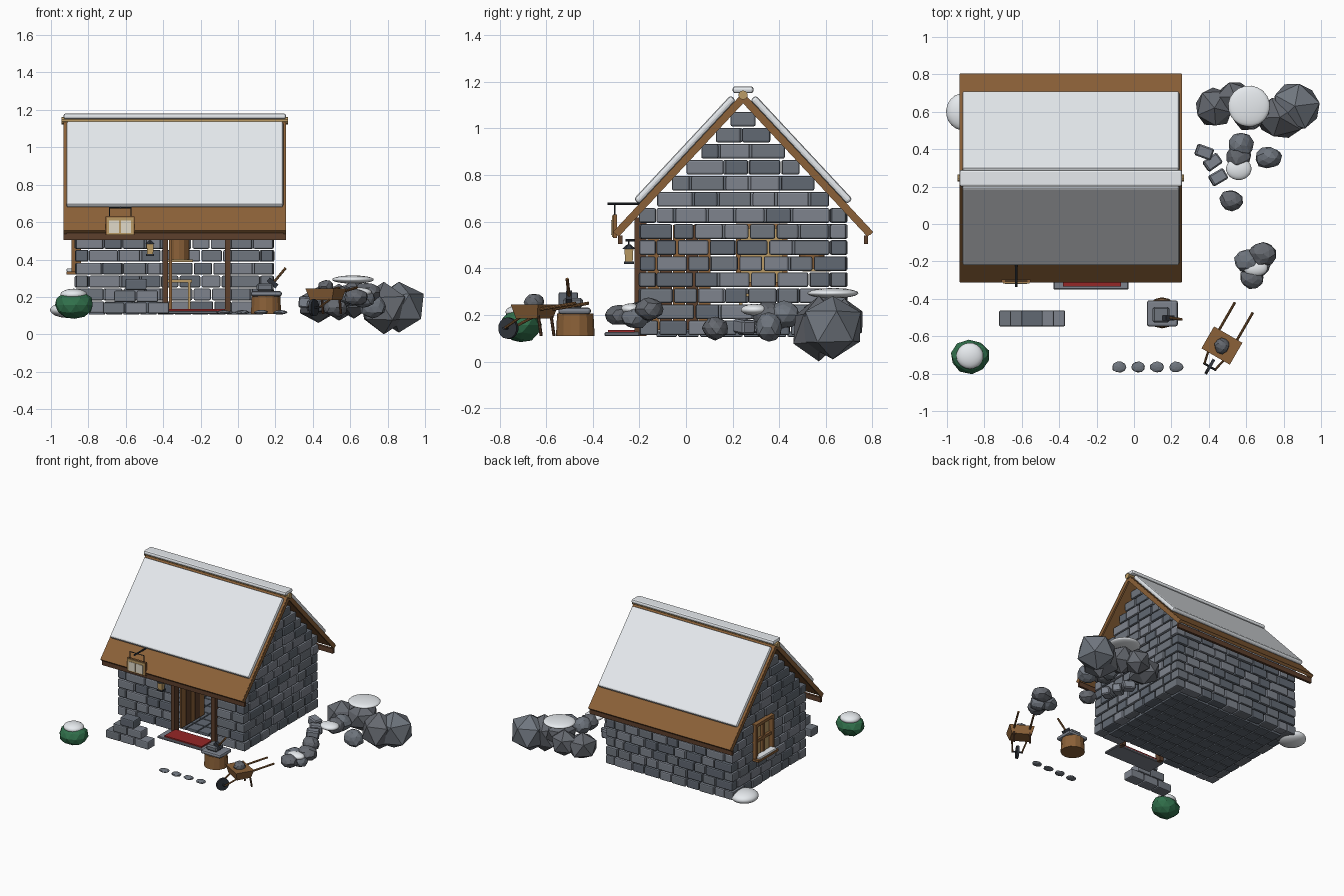
import bpy, bmesh, random
from math import radians, cos, sin
from mathutils import Vector, Matrix, Euler

if "Cube" in bpy.data.objects:
    bpy.data.objects.remove(bpy.data.objects["Cube"])
random.seed(4)

def mat(name, *c):
    m = bpy.data.materials.new(name)
    m.diffuse_color = (*c, 1)
    m.use_nodes = True
    m.node_tree.nodes["Principled BSDF"].inputs["Base Color"].default_value = m.diffuse_color
    return m

STONES = [mat('stone_a', .16, .18, .21), mat('stone_b', .21, .23, .27), mat('stone_c', .12, .14, .17)]
ROCK, SNOW = mat('rock', .13, .14, .16), mat('snow', .8, .83, .86)
WOOD, DARK = mat('wood', .26, .12, .04), mat('dark_wood', .11, .05, .025)
TAN, IRON = mat('tan_wood', .5, .33, .13), mat('iron', .03, .035, .045)
RED, GREEN, CREAM = mat('red_cloth', .3, .02, .02), mat('leaf', .03, .16, .07), mat('cream', .75, .7, .58)

def finish(name, bm, mats, bevel=0, seg=1, smooth=False):
    me = bpy.data.meshes.new(name)
    bm.to_mesh(me)
    bm.free()
    ob = bpy.data.objects.new(name, me)
    bpy.context.collection.objects.link(ob)
    for m in mats:
        me.materials.append(m)
    if bevel:
        md = ob.modifiers.new('bevel', 'BEVEL')
        md.width, md.segments = bevel, seg
    for p in me.polygons:
        p.use_smooth = smooth
    return ob

def box(name, loc, size, m, rot=(0, 0, 0), bevel=0, seg=1, taper=1):
    bm = bmesh.new()
    bmesh.ops.create_cube(bm, size=1)
    for v in bm.verts:
        k = taper if v.co.z < 0 else 1
        v.co = Vector((v.co.x * size[0] * k, v.co.y * size[1] * k, v.co.z * size[2]))
    bm.transform(Matrix.Translation(loc) @ Euler(rot).to_matrix().to_4x4())
    return finish(name, bm, [m], bevel, seg)

def rod(name, a, b, r, m, n=8, r2=None):
    a, b = Vector(a), Vector(b)
    bm = bmesh.new()
    bmesh.ops.create_cone(bm, cap_ends=True, segments=n, radius1=r, radius2=r if r2 is None else r2, depth=(b - a).length)
    bm.transform(Matrix.Translation((a + b) / 2) @ (b - a).to_track_quat('Z', 'Y').to_matrix().to_4x4())
    return finish(name, bm, [m])

def blob(name, loc, r, m, sub=2, jit=.12, smooth=False):
    bm = bmesh.new()
    bmesh.ops.create_icosphere(bm, subdivisions=sub, radius=1)
    r = r if isinstance(r, tuple) else (r, r, r * .85)
    turn = Euler((0, 0, random.uniform(0, 6))).to_matrix()
    for v in bm.verts:
        c = turn @ v.co * (1 + random.uniform(-jit, jit))
        v.co = Vector(loc) + Vector((c.x * r[0], c.y * r[1], c.z * r[2]))
    return finish(name, bm, [m], smooth=smooth)

def blocks(name, items, bevel=.008, mats=STONES):
    bm = bmesh.new()
    for loc, size in items:
        vs = bmesh.ops.create_cube(bm, size=1, matrix=Matrix.Translation(loc) @ Matrix.Diagonal((*size, 1)))['verts']
        k = random.randrange(len(mats))
        for f in {f for v in vs for f in v.link_faces}:
            f.material_index = k
    return finish(name, bm, mats, bevel, 2)

# Stone walls: courses of separate blocks, corners alternating between walls
Z0, H, T = .11, .0689, .07
X0, X1, Y0, Y1, YC = -.87, .19, -.20, .69, .245

def wall(name, along_x, pos, opening=None, gable=False):
    items = []
    lo, hi = (X0, X1) if along_x else (Y0, Y1)
    for i in range(14 if gable else 8):
        z = Z0 + (i + .5) * H
        inset = T if (i % 2 == 0) == along_x else 0
        a, b = lo + inset, hi - inset
        if i >= 8:
            half = .372 - .063 * (i - 8)
            a, b = YC - half, YC + half
        spans = [(a, b)]
        if opening and opening[2] < z < opening[3]:
            spans = [(a, opening[0]), (opening[1], b)]
        for s, e in spans:
            n = max(1, round((e - s) / .118))
            step = (e - s) / n
            off = random.choice((-.3, .3)) * step if n > 2 else 0
            cuts = [s] + [s + k * step + off * (.6 + .4 * (k % 2)) + random.uniform(-.008, .008) for k in range(1, n)] + [e]
            for c0, c1 in zip(cuts, cuts[1:]):
                mid, w, d = (c0 + c1) / 2, c1 - c0 - .007, T + random.uniform(-.008, .008)
                items.append(((mid, pos, z), (w, d, H - .006)) if along_x else ((pos, mid, z), (d, w, H - .006)))
    blocks(name, items)

wall('front_wall', True, Y0 + T / 2, (-.41, -.04, 0, .60))
wall('back_wall', True, Y1 - T / 2)
wall('right_gable_wall', False, X1 - T / 2, gable=True)
wall('left_gable_wall', False, X0 + T / 2, (.22, .43, .32, .60), True)
blocks('floor_tiles', [((X0 + .07 + (i + .5) * .092, Y0 + .07 + (j + .5) * .0938, .117), (.086, .088, .022))
                       for i in range(10) for j in range(8)], .004, [STONES[2]])

# Roof: boards, fascia and snow on both slopes
XC, W, A = -.338, 1.185, radians(47)
for s, side in ((-1, 'front'), (1, 'back')):
    box(side + '_roof', (XC, YC + s * .275, .845), (W, .81, .02), WOOD, (-s * A, 0, 0))
    box(side + '_fascia', (XC, YC + s * .527, .523), (W + .005, .018, .036), DARK)
    box(side + '_roof_snow', (XC, YC + s * .25, .909), (1.16, .61, .032), SNOW, (-s * A, 0, 0), .012, 2)
    for x in (-.925, .25):
        box(side + '_barge_board', (x, YC + s * .272, .838), (.014, .80, .03), WOOD, (-s * A, 0, 0))
rod('ridge_log', (-.945, YC, 1.143), (.268, YC, 1.143), .02, TAN, 10)
box('ridge_snow', (XC, YC, 1.166), (1.19, .09, .03), SNOW, bevel=.012, seg=2)

# Doorway: frame, open plank door, step and mat
for x in (-.39, -.055):
    box('door_post', (x, -.195, .355), (.03, .05, .49), DARK)
box('door_lintel', (-.222, -.195, .60), (.365, .05, .035), DARK)
for k in range(5):
    box('door_plank', (-.362, -.14 + k * .055, .36), (.016, .051, .45), DARK if k % 2 else WOOD)
box('door_step', (-.23, -.275, .118), (.40, .15, .016), STONES[1], bevel=.004)
box('door_mat', (-.225, -.27, .131), (.31, .13, .01), RED)

# Interior furniture
box('table_top', (-.31, .30, .285), (.13, .16, .014), TAN)
for dx in (-.05, .05):
    for dy in (-.065, .065):
        box('table_leg', (-.31 + dx, .30 + dy, .20), (.014, .014, .155), TAN)
rod('shelf_barrel', (-.315, .54, .40), (-.315, .54, .52), .055, WOOD, 12)
box('barrel_shelf', (-.315, .56, .393), (.15, .12, .014), TAN)

# Left window
for y in (.225, .325, .425):
    box('window_upright', (-.865, y, .455), (.05 if y != .325 else .025, .022, .27), WOOD)
for z in (.33, .455, .582):
    box('window_rail', (-.865, .325, z), (.05 if z != .455 else .025, .22, .022), WOOD)
box('window_pane', (-.855, .325, .455), (.008, .2, .25), TAN)
box('window_sill', (-.89, .325, .327), (.055, .24, .016), WOOD)
box('sill_snow', (-.892, .325, .343), (.05, .2, .018), SNOW, bevel=.007, seg=2)

# Hanging sign and lantern
rod('sign_bar', (-.63, -.19, .677), (-.63, -.337, .677), .006, IRON)
box('sign_board', (-.63, -.305, .58), (.155, .016, .1), WOOD)
box('sign_frame', (-.63, -.309, .58), (.14, .018, .092), TAN)
for dx in (-.032, .032):
    box('sign_panel', (-.63 + dx, -.317, .575), (.054, .008, .065), CREAM)
    rod('sign_chain', (-.63 + dx * 1.8, -.305, .63), (-.63 + dx * 1.8, -.305, .677), .003, IRON)
rod('sign_crossbar', (-.69, -.305, .677), (-.57, -.305, .677), .003, IRON)
rod('lantern_bracket', (-.47, -.19, .52), (-.47, -.26, .52), .005, IRON)
rod('lantern_hook', (-.47, -.245, .52), (-.47, -.245, .48), .003, IRON)
box('lantern_glass', (-.47, -.245, .455), (.038, .038, .055), TAN, taper=.85)
rod('lantern_cap', (-.47, -.245, .482), (-.47, -.245, .502), .03, IRON, 6, .008)
box('lantern_base', (-.47, -.245, .424), (.044, .044, .01), IRON)

# Stacked cut blocks and scattered blocks
blocks('block_stack', [((-.545 + (k - (n - 1) / 2) * .12, -.505, .141 + r * .063), (.114, .085, .06))
                       for r, n in enumerate((3, 2, 1)) for k in range(n)])
for x, y, z, a in ((.375, .385, .17, -20), (.42, .33, .15, 35), (.45, .25, .15, 30)):
    box('loose_block', (x, y, z), (.09, .065, .06), STONES[1], (0, .1, radians(a)), .008)

# Stump with stone and tool
rod('work_stump', (.15, -.475, .11), (.15, -.475, .205), .083, WOOD, 14, .078)
box('stump_slab', (.152, -.478, .217), (.165, .14, .028), STONES[1], bevel=.012, seg=2)
box('stump_block', (.145, -.485, .252), (.09, .085, .042), STONES[0], bevel=.01)
rod('tool_handle', (.18, -.50, .265), (.255, -.51, .355), .007, WOOD)
box('tool_head', (.185, -.502, .275), (.06, .026, .026), IRON, (0, .7, 0))

# Wheelbarrow in its own turned frame
BA = radians(60)
def bp(u, v, z):
    return (.47 + u * cos(BA) - v * sin(BA), -.65 + u * sin(BA) + v * cos(BA), z)
box('barrow_tray', bp(0, 0, .215), (.135, .175, .06), WOOD, (0, 0, BA), taper=.78)
rod('barrow_wheel', bp(-.13, -.008, .143), bp(-.13, .008, .143), .046, IRON, 14)
rod('barrow_axle', bp(-.13, -.04, .143), bp(-.13, .04, .143), .006, IRON)
for v in (-.055, .055):
    rod('barrow_handle', bp(.03, v, .22), bp(.235, v, .25), .007, WOOD)
    rod('barrow_fork', bp(-.13, v * .6, .143), bp(-.03, v, .195), .006, WOOD)
    rod('barrow_leg', bp(.05, v, .20), bp(.065, v, .11), .007, DARK)
blob('barrow_stone', bp(0, 0, .255), .042, ROCK)

# Boulders: x, y, z, radii, subdivisions
for x, y, z, r, s in (
        (.86, .63, .15, (.14, .14, .14), 1), (.78, .57, .14, (.14, .12, .13), 1), (.43, .62, .16, (.11, .115, .10), 1),
        (.54, .68, .17, (.11, .09, .10), 1), (.62, .60, .19, (.12, .11, .10), 1),
        (.57, .42, .20, .068, 2), (.56, .355, .20, .066, 2), (.72, .355, .148, (.072, .06, .062), 2),
        (.52, .125, .143, (.062, .057, .05), 2), (.61, -.20, .205, (.072, .065, .05), 2),
        (.69, -.16, .225, (.075, .065, .05), 2), (.63, -.29, .20, (.065, .055, .045), 2), (.67, -.22, .19, .06, 2)):
    blob('boulder', (x, y, z), r, ROCK if random.random() < .6 else STONES[0], s, .09)
for k in range(4):
    blob('path_stone', (-.08 + k * .102, -.765, .118), (.038, .029, .012), STONES[0], 2, .08)

# Snow patches and bush
for x, y, z, r in ((.615, .63, .293, (.112, .11, .022)), (.56, .295, .222, (.068, .06, .025)),
                   (.65, -.235, .225, (.065, .045, .025)), (-.91, .60, .13, (.095, .1, .042))):
    blob('snow_patch', (x, y, z), r, SNOW, 3, 0, True)
blob('bush', (-.875, -.71, .157), (.105, .09, .076), GREEN, 2, .05)
blob('bush_snow', (-.878, -.705, .212), (.072, .07, .032), SNOW, 3, 0, True)
